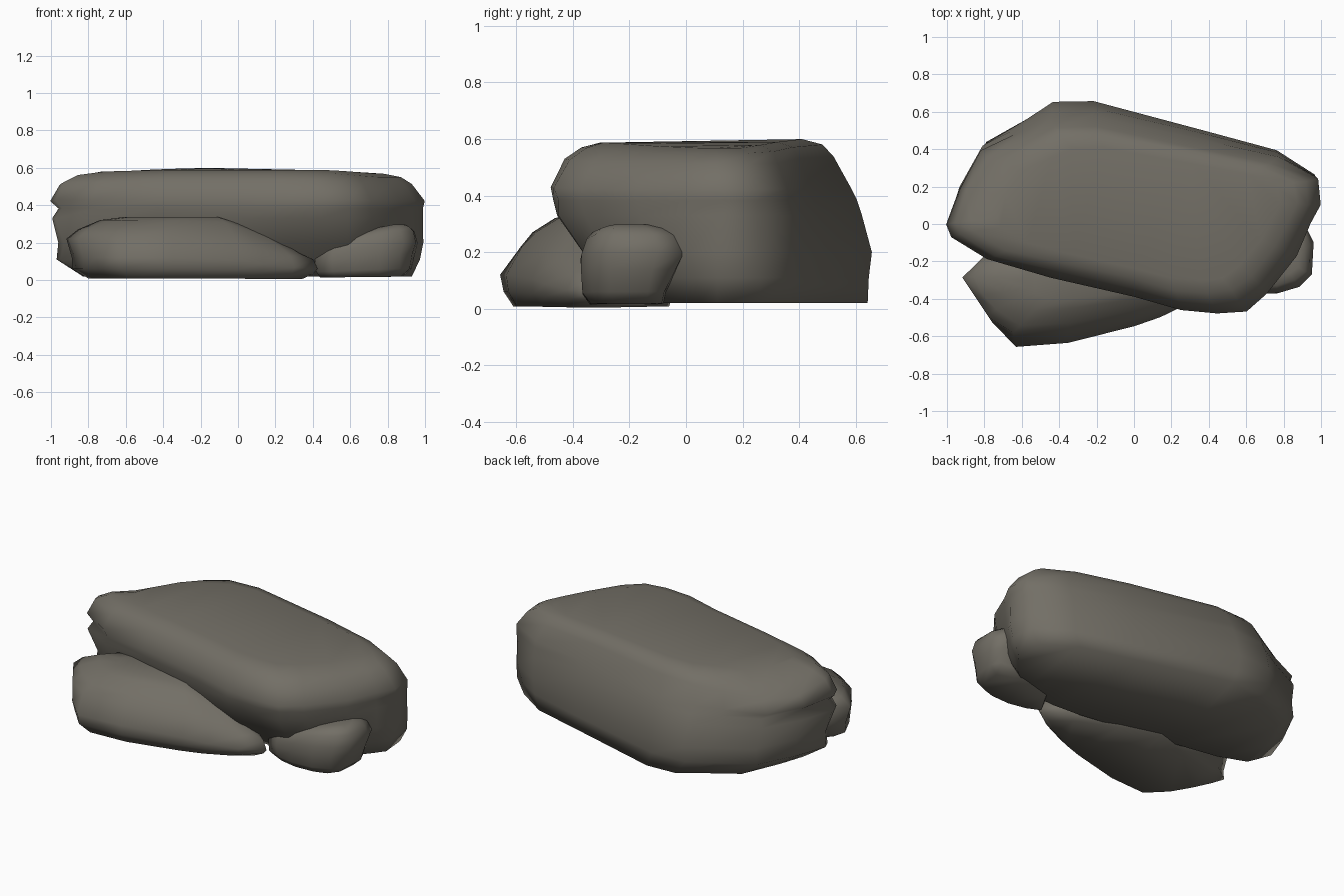
import bpy, bmesh, math, random

if "Cube" in bpy.data.objects:
    bpy.data.objects.remove(bpy.data.objects["Cube"])

random.seed(4)

stone = bpy.data.materials.new("warm grey stone")
stone.diffuse_color = (0.17, 0.158, 0.132, 1)
stone.use_nodes = True
stone.node_tree.nodes["Principled BSDF"].inputs["Base Color"].default_value = stone.diffuse_color


def rock(name, outline, levels, cx=0, cy=0, slope=lambda x, y, z: z, jitter=0.006):
    """Loft an outline through levels (z, xmin, xmax, ymin, ymax), scaled about (cx, cy)."""
    xs, ys = [p[0] for p in outline], [p[1] for p in outline]

    def fit(p, c, low, high, new_low, new_high):
        if p < c:
            return c + (p - c) * (new_low - c) / (low - c)
        return c + (p - c) * (new_high - c) / (high - c)

    bm = bmesh.new()
    rings = []
    for i, (z, a, b, c, d) in enumerate(levels):
        ring = []
        for px, py in outline:
            j = jitter if 0 < i < len(levels) - 1 else 0
            x = fit(px, cx, min(xs), max(xs), a, b) + random.uniform(-j, j)
            y = fit(py, cy, min(ys), max(ys), c, d) + random.uniform(-j, j)
            ring.append(bm.verts.new((x, y, slope(x, y, z))))
        rings.append(ring)
    n = len(outline)
    for lo, hi in zip(rings, rings[1:]):
        for k in range(n):
            m = (k + 1) % n
            bm.faces.new((lo[k], lo[m], hi[m], hi[k]))
    bm.faces.new(rings[0][::-1])
    bm.faces.new(rings[-1])
    bmesh.ops.triangulate(bm, faces=[f for f in bm.faces if len(f.verts) > 4])
    bmesh.ops.recalc_face_normals(bm, faces=bm.faces)
    me = bpy.data.meshes.new(name)
    bm.to_mesh(me)
    bm.free()
    me.materials.append(stone)
    ob = bpy.data.objects.new(name, me)
    bpy.context.collection.objects.link(ob)
    bpy.ops.object.select_all(action='DESELECT')
    ob.select_set(True)
    bpy.context.view_layer.objects.active = ob
    bpy.ops.object.shade_smooth_by_angle(angle=math.radians(110))
    return ob


def clamp(v):
    return min(1, max(0, v))


# Large boulder: undercut at the front, leaning at the back, chipped back left rim
def boulder_slope(x, y, z):
    top = clamp((z - .36) / .2)
    peak = .013 * clamp(1 - abs(x + .1) / .5) * clamp((y - .2) / .2)
    chip = .35 * max(0, .55 * (y - .3) - .83 * (x + .58))
    chip = min(.07, chip) * clamp((y + .05) / .2)
    return z + top * (peak - chip - .02 * clamp((x - .5) / .25)
                      - .008 * clamp((-x - .45) / .25))


rock("main_boulder",
     [(-1, 0), (-.98, -.07), (-.78, -.19), (-.45, -.28), (0, -.385), (.25, -.455),
      (.45, -.475), (.6, -.46), (.72, -.37), (.87, -.17), (.95, 0), (1, .11),
      (.985, .27), (.78, .4), (.4, .5), (-.22, .66), (-.45, .65), (-.6, .56),
      (-.82, .44), (-.94, .2)],
     [(.02, -.83, .93, -.2, .642), (.11, -.97, .975, -.29, .648),
      (.2, -.955, .985, -.37, .657), (.33, -.99, .985, -.46, .62),
      (.385, -.965, .985, -.47, .6), (.43, -1, .995, -.478, .575),
      (.53, -.95, .93, -.43, .525), (.57, -.87, .87, -.37, .485),
      (.588, -.73, .78, -.3, .41)], cy=.1, slope=boulder_slope)


# Low slab at the front left, thinning towards its right end
def slab_slope(x, y, z):
    return z * (1 - .5 * clamp((x + .1) / .45))


rock("front_slab",
     [(-.92, -.28), (-.86, -.4), (-.78, -.53), (-.65, -.655), (-.36, -.64), (0, -.55),
      (.14, -.5), (.3, -.42), (.42, -.33), (.3, -.23), (.02, -.1), (-.25, -.02),
      (-.5, -.1), (-.8, -.17)],
     [(.008, -.8, .34, -.61, -.06), (.06, -.88, .4, -.645, -.04),
      (.12, -.89, .42, -.655, -.02), (.22, -.92, .4, -.585, -.03),
      (.27, -.86, .34, -.54, -.05), (.32, -.74, .24, -.46, -.08),
      (.338, -.6, .12, -.4, -.12)], cx=-.25, cy=-.33, slope=slab_slope)


# Small stone at the front right, rising to the right
def stone_slope(x, y, z):
    return z * (.72 + .28 * clamp((x - .42) / .42))


rock("right_stone",
     [(.41, -.3), (.5, -.35), (.62, -.38), (.77, -.375), (.88, -.345), (.945, -.27),
      (.958, -.1), (.92, -.01), (.75, 0), (.5, -.1)],
     [(.018, .44, .88, -.34, -.08), (.06, .42, .93, -.365, -.07),
      (.14, .41, .945, -.37, -.03), (.2, .42, .958, -.37, 0),
      (.26, .46, .945, -.355, -.025), (.285, .54, .92, -.33, -.07),
      (.298, .6, .89, -.28, -.12)], cx=.7, cy=-.2, slope=stone_slope)
